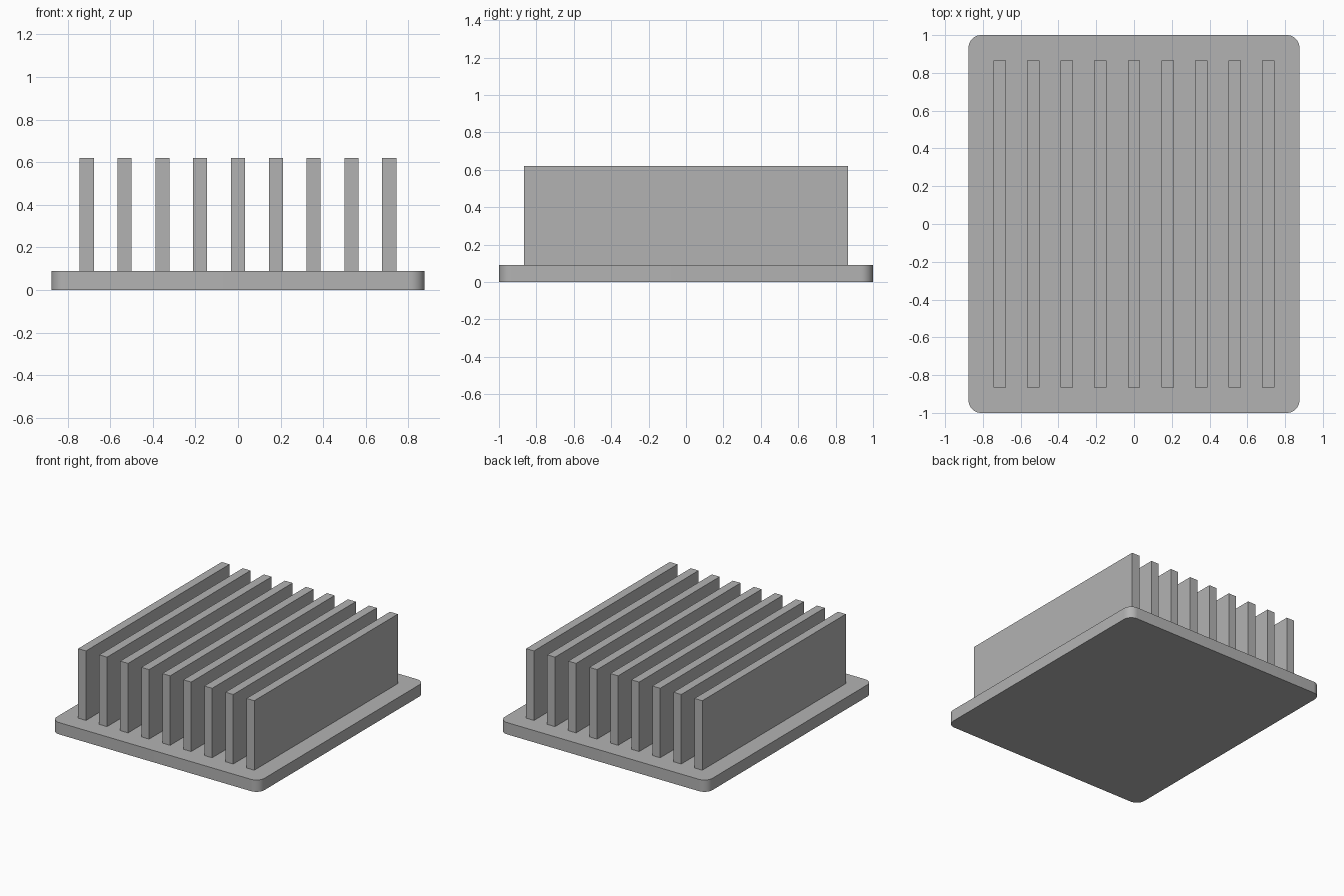
import bpy
import bmesh

cube = bpy.data.objects.get("Cube")
if cube:
    bpy.data.objects.remove(cube, do_unlink=True)

BASE_X, BASE_Y, BASE_H = 0.876, 1.0, 0.09
CORNER_R = 0.067
FIN_COUNT, FIN_PITCH, FIN_W = 9, 0.1775, 0.066
FIN_Y, FIN_TOP = 0.865, 0.62

# Single bare metal colour
metal = bpy.data.materials.new("grey_metal")
metal.use_nodes = True
grey = (0.45, 0.45, 0.45, 1.0)
metal.diffuse_color = grey
metal.node_tree.nodes["Principled BSDF"].inputs["Base Color"].default_value = grey


def box(name, x, half_x, half_y, z0, z1, corner=0.0):
    """Box with optional rounded vertical corners."""
    bm = bmesh.new()
    bmesh.ops.create_cube(bm, size=2.0)
    for v in bm.verts:
        v.co.x = x + v.co.x * half_x
        v.co.y *= half_y
        v.co.z = z1 if v.co.z > 0 else z0
    if corner:
        upright = [e for e in bm.edges
                   if abs(e.verts[0].co.z - e.verts[1].co.z) > 0.01]
        bmesh.ops.bevel(bm, geom=upright, offset=corner, offset_type='OFFSET',
                        segments=10, profile=0.5, affect='EDGES')
    mesh = bpy.data.meshes.new(name)
    bm.to_mesh(mesh)
    bm.free()
    mesh.materials.append(metal)
    obj = bpy.data.objects.new(name, mesh)
    bpy.context.collection.objects.link(obj)
    return obj


# Base plate with smooth rounded corners
base = box("base_plate", 0, BASE_X, BASE_Y, 0, BASE_H, CORNER_R)
bpy.ops.object.select_all(action='DESELECT')
base.select_set(True)
bpy.context.view_layer.objects.active = base
bpy.ops.object.shade_smooth_by_angle(angle=0.6)

# Row of evenly spaced cooling fins
for i in range(FIN_COUNT):
    x = (i - (FIN_COUNT - 1) / 2) * FIN_PITCH
    box(f"fin_{i + 1}", x, FIN_W / 2, FIN_Y, BASE_H, FIN_TOP)
